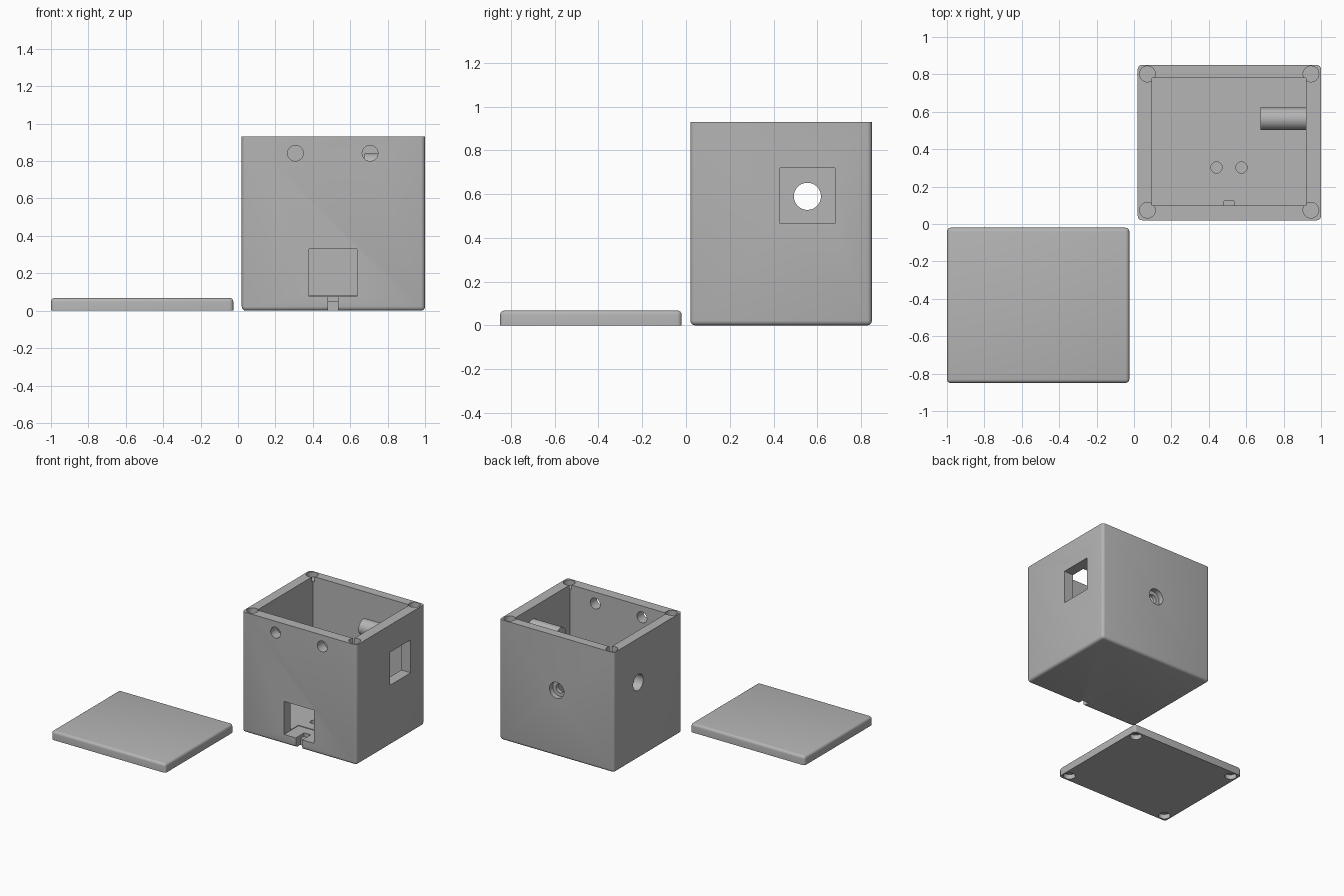
import bpy, bmesh, math
from mathutils import Matrix, Vector

if "Cube" in bpy.data.objects:
    bpy.data.objects.remove(bpy.data.objects["Cube"])

grey = bpy.data.materials.new("light grey plastic")
grey.diffuse_color = (0.46, 0.46, 0.46, 1)
grey.use_nodes = True
grey.node_tree.nodes["Principled BSDF"].inputs["Base Color"].default_value = grey.diffuse_color


def make_object(name, bm):
    mesh = bpy.data.meshes.new(name)
    bm.to_mesh(mesh)
    bm.free()
    mesh.materials.append(grey)
    obj = bpy.data.objects.new(name, mesh)
    bpy.context.collection.objects.link(obj)
    return obj


def block(name, lo, hi, radius=0, sharp_z=None):
    """Box between two corners; rounds every edge not lying flat at sharp_z."""
    lo, hi = Vector(lo), Vector(hi)
    bm = bmesh.new()
    bmesh.ops.create_cube(bm, size=1)
    for v in bm.verts:
        v.co = Vector((l + (h - l) * (c + 0.5) for l, h, c in zip(lo, hi, v.co)))
    if radius:
        edges = [e for e in bm.edges
                 if not all(abs(v.co.z - sharp_z) < 1e-4 for v in e.verts)]
        bmesh.ops.bevel(bm, geom=edges, offset=radius, segments=4,
                        profile=0.5, affect='EDGES')
    return make_object(name, bm)


def rod(name, start, end, radius):
    """Round rod between two points."""
    start, end = Vector(start), Vector(end)
    axis = end - start
    turn = axis.to_track_quat('Z', 'Y').to_matrix().to_4x4()
    bm = bmesh.new()
    bmesh.ops.create_cone(bm, cap_ends=True, segments=40, radius1=radius,
                          radius2=radius, depth=axis.length,
                          matrix=Matrix.Translation((start + end) / 2) @ turn)
    return make_object(name, bm)


def carve(target, cutters):
    """Subtract each cutter in turn and remove it."""
    for cutter in cutters:
        mod = target.modifiers.new("cut", 'BOOLEAN')
        mod.operation, mod.solver, mod.object = 'DIFFERENCE', 'EXACT', cutter
        bpy.context.view_layer.update()
        graph = bpy.context.evaluated_depsgraph_get()
        mesh = bpy.data.meshes.new_from_object(target.evaluated_get(graph))
        target.modifiers.clear()
        target.data = mesh
        bpy.data.objects.remove(cutter)


def corner_cutters(xs, ys, z0, z1):
    return [rod("cutter", (x, y, z0), (x, y, z1), 0.042) for x in xs for y in ys]


# Enclosure: rounded below, sharp rim on top
case = block("enclosure", (0.02, 0.02, 0), (1, 0.85, 0.93), 0.022, 0.93)
cuts = [block("cutter", (0.095, 0.10, 0.08), (0.92, 0.78, 1.2))]
# magnet pockets in the rim
cuts += corner_cutters((0.072, 0.946), (0.074, 0.802), 0.89, 1.0)
# front window, cable slot and its shallow inner step
cuts += [block("cutter", (0.38, -0.1, 0.075), (0.635, 0.195, 0.33)),
         block("cutter", (0.48, -0.1, -0.1), (0.535, 0.075, 0.1)),
         block("cutter", (0.48, -0.05, 0.048), (0.535, 0.123, 0.12))]
# two upper holes in the front wall
cuts += [rod("cutter", (x, -0.1, 0.842), (x, 0.2, 0.842), 0.042) for x in (0.307, 0.706)]
# square opening on the right, round hole on the left
cuts += [block("cutter", (0.85, 0.43, 0.465), (1.2, 0.68, 0.72)),
         rod("cutter", (-0.1, 0.555, 0.59), (0.2, 0.555, 0.59), 0.062)]
# stepped hole in the back wall
cuts += [rod("cutter", (0.51, 0.81, 0.51), (0.51, 1.0, 0.51), 0.062),
         rod("cutter", (0.51, 0.7, 0.51), (0.51, 0.9, 0.51), 0.034)]
# blind holes in the floor
cuts += [rod("cutter", (x, 0.302, 0.03), (x, 0.302, 0.2), 0.03) for x in (0.441, 0.575)]
carve(case, cuts)

# Peg inside, on the right wall
peg = rod("inner_peg", (0.677, 0.562, 0.78), (0.925, 0.562, 0.78), 0.06)

# Lid: rounded top, magnet pockets underneath
lid = block("lid", (-1, -0.85, 0), (-0.025, -0.02, 0.068), 0.02, 0)
carve(lid, corner_cutters((-0.948, -0.077), (-0.798, -0.072), -0.1, 0.036))

# Smooth curves, crisp edges
for obj in (case, peg, lid):
    bpy.ops.object.select_all(action='DESELECT')
    obj.select_set(True)
    bpy.context.view_layer.objects.active = obj
    bpy.ops.object.shade_smooth_by_angle(angle=math.radians(30))
